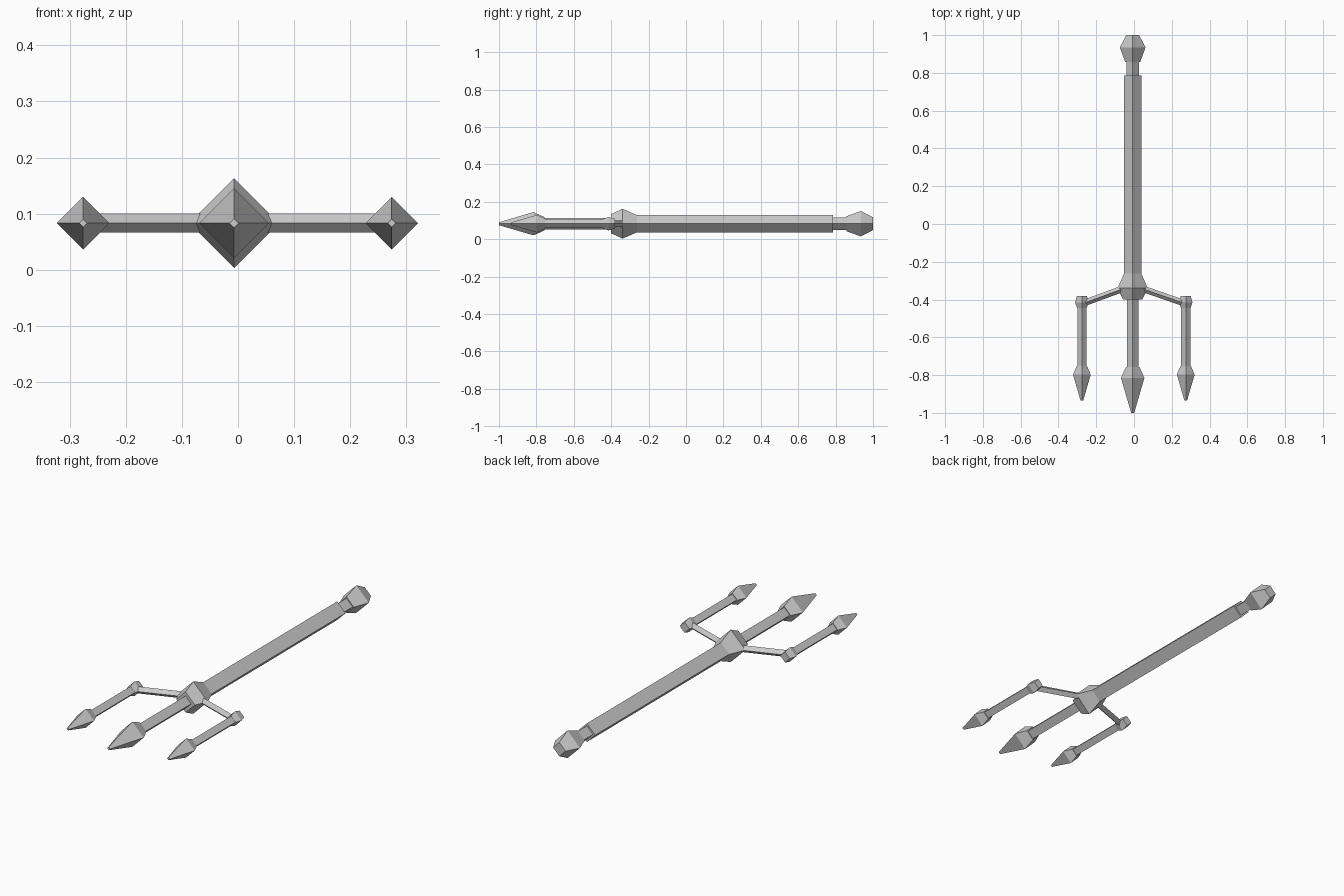
import bpy, bmesh, math
from mathutils import Vector

if "Cube" in bpy.data.objects:
    bpy.data.objects.remove(bpy.data.objects["Cube"])

Z = 0.083     # height of the weapon's axis
CX = -0.007   # axis of shaft and middle prong


def diamond_bar(name, start, direction, profile):
    """Four-sided flat-faced bar; profile lists (distance along axis, radius)."""
    axis = Vector(direction).normalized()
    side = axis.cross(Vector((0, 0, 1))).normalized()
    up = side.cross(axis)
    bm = bmesh.new()
    rings = []
    for d, r in profile:
        c = Vector(start) + axis * d
        rings.append([bm.verts.new(c + r * (math.cos(a) * side + math.sin(a) * up))
                      for a in (i * math.pi / 2 for i in range(4))])
    for a, b in zip(rings, rings[1:]):
        for i in range(4):
            j = (i + 1) % 4
            bm.faces.new((a[i], a[j], b[j], b[i]))
    bm.faces.new(rings[0])
    bm.faces.new(rings[-1])
    bmesh.ops.recalc_face_normals(bm, faces=bm.faces)
    mesh = bpy.data.meshes.new(name)
    bm.to_mesh(mesh)
    bm.free()
    obj = bpy.data.objects.new(name, mesh)
    bpy.context.collection.objects.link(obj)
    return obj


def along_y(name, x, profile):
    return diamond_bar(name, (x, 0, Z), (0, 1, 0), profile)


# Handle: shaft, neck and pommel
along_y("shaft", CX, [(-0.27, 0.046), (0.785, 0.046)])
along_y("neck", CX, [(0.78, 0.034), (0.865, 0.034)])
along_y("pommel", CX, [(0.858, 0.04), (0.935, 0.068), (1.0, 0.034)])

# Central hub and middle prong
along_y("hub", CX, [(-0.40, 0.051), (-0.34, 0.08), (-0.262, 0.046)])
along_y("middle_prong", CX, [(-0.77, 0.031), (-0.395, 0.031)])
along_y("middle_spearhead", CX, [(-1.0, 0.008), (-0.815, 0.062), (-0.757, 0.036)])

# Side prongs with their joints and angled arms
for label, x, s in (("left", -0.276, -1), ("right", 0.274, 1)):
    along_y(label + "_prong", x, [(-0.765, 0.024), (-0.435, 0.024)])
    along_y(label + "_spearhead", x, [(-0.935, 0.007), (-0.797, 0.047), (-0.753, 0.028)])
    along_y(label + "_joint", x, [(-0.445, 0.025), (-0.415, 0.036), (-0.38, 0.026)])
    start = Vector((CX + s * 0.05, -0.342, Z))
    end = Vector((x - s * 0.012, -0.418, Z))
    diamond_bar(label + "_arm", start, end - start,
                [(0, 0.017), ((end - start).length, 0.017)])
